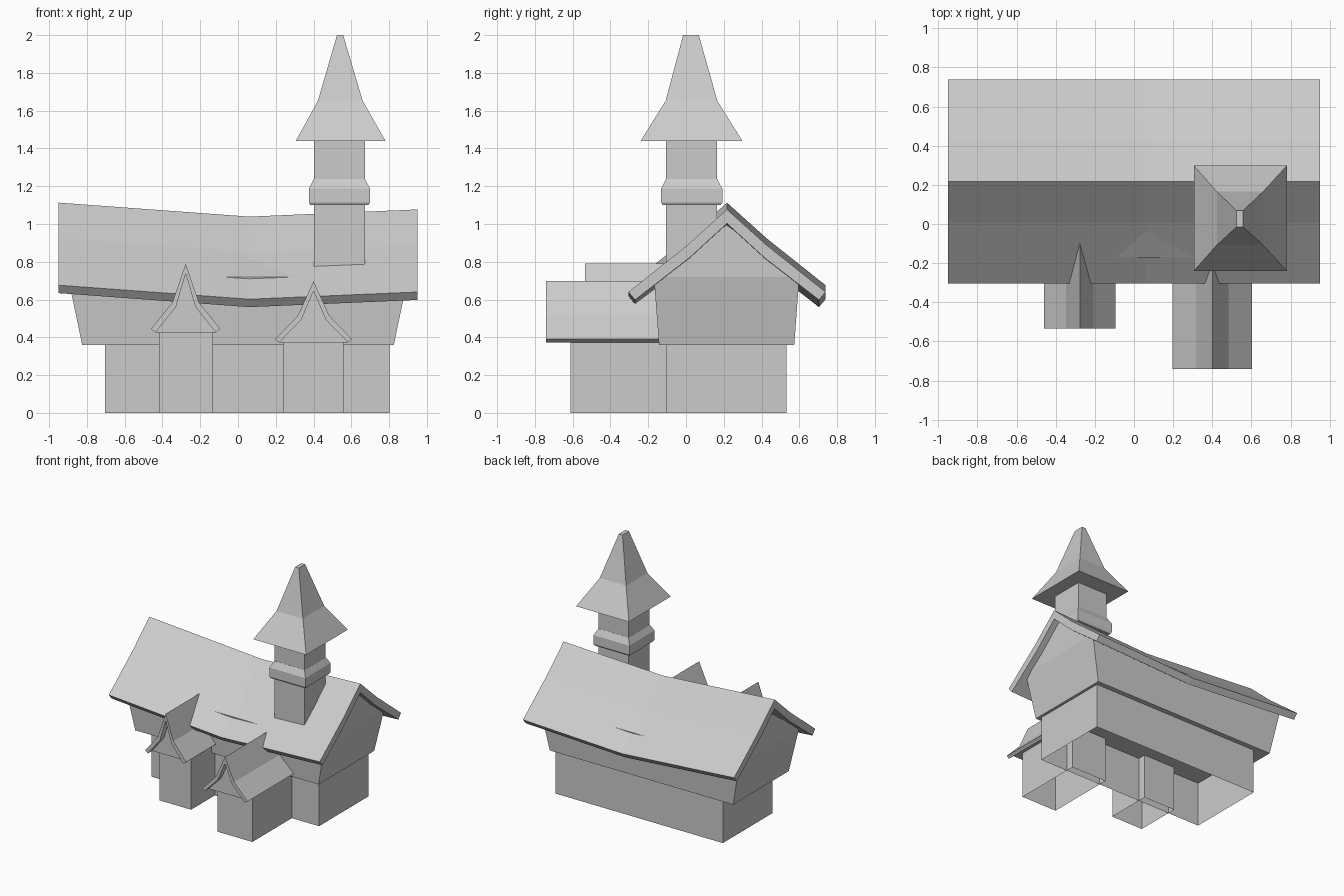
import bpy, bmesh

if "Cube" in bpy.data.objects:
    bpy.data.objects.remove(bpy.data.objects["Cube"])


def loft(name, rings, caps=(True, True)):
    """Skin a list of equal-length closed rings and optionally cap the ends."""
    bm = bmesh.new()
    vs = [[bm.verts.new(p) for p in r] for r in rings]
    n = len(rings[0])
    for a, b in zip(vs, vs[1:]):
        for i in range(n):
            j = (i + 1) % n
            bm.faces.new((a[i], a[j], b[j], b[i]))
    for ring, cap in zip((vs[0], vs[-1]), caps):
        if cap:
            bm.faces.new(ring)
    bmesh.ops.recalc_face_normals(bm, faces=bm.faces)
    me = bpy.data.meshes.new(name)
    bm.to_mesh(me)
    bm.free()
    ob = bpy.data.objects.new(name, me)
    bpy.context.collection.objects.link(ob)
    return ob


def rect(x0, x1, y0, y1, z):
    return [(x0, y0, z), (x1, y0, z), (x1, y1, z), (x0, y1, z)]


def square(h, z, cx=0.537, cy=0.03):
    return rect(cx - h, cx + h, cy - h, cy + h, z)


# Ground storey, open underneath
loft("lower_walls", [rect(-0.705, 0.803, -0.105, 0.533, 0),
                     rect(-0.705, 0.803, -0.105, 0.533, 0.36)], (False, False))

# Flared upper storey with gable ends
body = loft("upper_walls", [rect(-0.825, 0.825, -0.143, 0.573, 0.36),
                            rect(-0.90, 0.90, -0.17, 0.60, 0.72)], (True, False))
bm = bmesh.new()
bm.from_mesh(body.data)
bm.verts.ensure_lookup_table()
a, b, c, d = bm.verts[4:8]
left, right = bm.verts.new((-0.90, 0.215, 0.995)), bm.verts.new((0.90, 0.215, 0.995))
for f in ((a, b, right, left), (c, d, left, right), (b, c, right), (d, a, left)):
    bm.faces.new(f)
bmesh.ops.recalc_face_normals(bm, faces=bm.faces)
bm.to_mesh(body.data)
bm.free()

# Sagging main roof: one cross-section at three stations
half = [(0.522, 0.64), (0.21, 0.888), (0, 1.077)]
under = [(0, 1.003), (0.2, 0.82), (0.487, 0.598)]
section = ([(-y, z) for y, z in half] + [(y, z) for y, z in half[-2::-1]]
           + [(y, z) for y, z in under[::-1]] + [(-y, z) for y, z in under[1:]])
loft("main_roof", [[(x, 0.217 + y, z + dz) for y, z in section]
                   for x, dz in ((-0.95, 0.036), (0.06, -0.038), (0.95, 0))])

# Tower shaft and collar
loft("tower_shaft", [square(0.135, 0.70), square(0.135, 1.45)])
loft("tower_collar", [square(0.154, 1.10), square(0.162, 1.115),
                      square(0.162, 1.187), square(0.136, 1.237)])

# Spire
loft("spire", [rect(0.306, 0.781, -0.24, 0.298, 1.44),
               rect(0.423, 0.66, -0.108, 0.166, 1.652),
               rect(0.524, 0.557, -0.015, 0.068, 2.0)])


# Front annexes: walls, gable block and bell-cast roof
def annex(name, cx, hw, wall_y, gable_y, roof_y, back, outer, inner):
    base = inner[0][1]
    loft(name + "_walls", [rect(cx - hw, cx + hw, wall_y, -0.04, 0),
                           rect(cx - hw, cx + hw, wall_y, -0.04, base + 0.005)], (False, False))
    arch = [(-x, z) for x, z in inner] + [(x, z) for x, z in inner[-2::-1]]
    loft(name + "_gable", [[(cx + x, y, z) for x, z in arch] for y in (gable_y, back)])
    top = [(-x, z) for x, z in outer] + [(x, z) for x, z in outer[-2::-1]]
    loft(name + "_roof", [[(cx + x, y, z) for x, z in top + arch[::-1]]
                          for y in (roof_y, back)])


annex("left_annex", -0.277, 0.142, -0.41, -0.48, -0.535, -0.05,
      [(0.183, 0.445), (0.07, 0.585), (0, 0.79)],
      [(0.16, 0.425), (0.052, 0.56), (0, 0.737)])
annex("right_annex", 0.40, 0.158, -0.612, -0.69, -0.74, -0.10,
      [(0.203, 0.39), (0.083, 0.515), (0, 0.697)],
      [(0.182, 0.373), (0.065, 0.493), (0, 0.645)])
